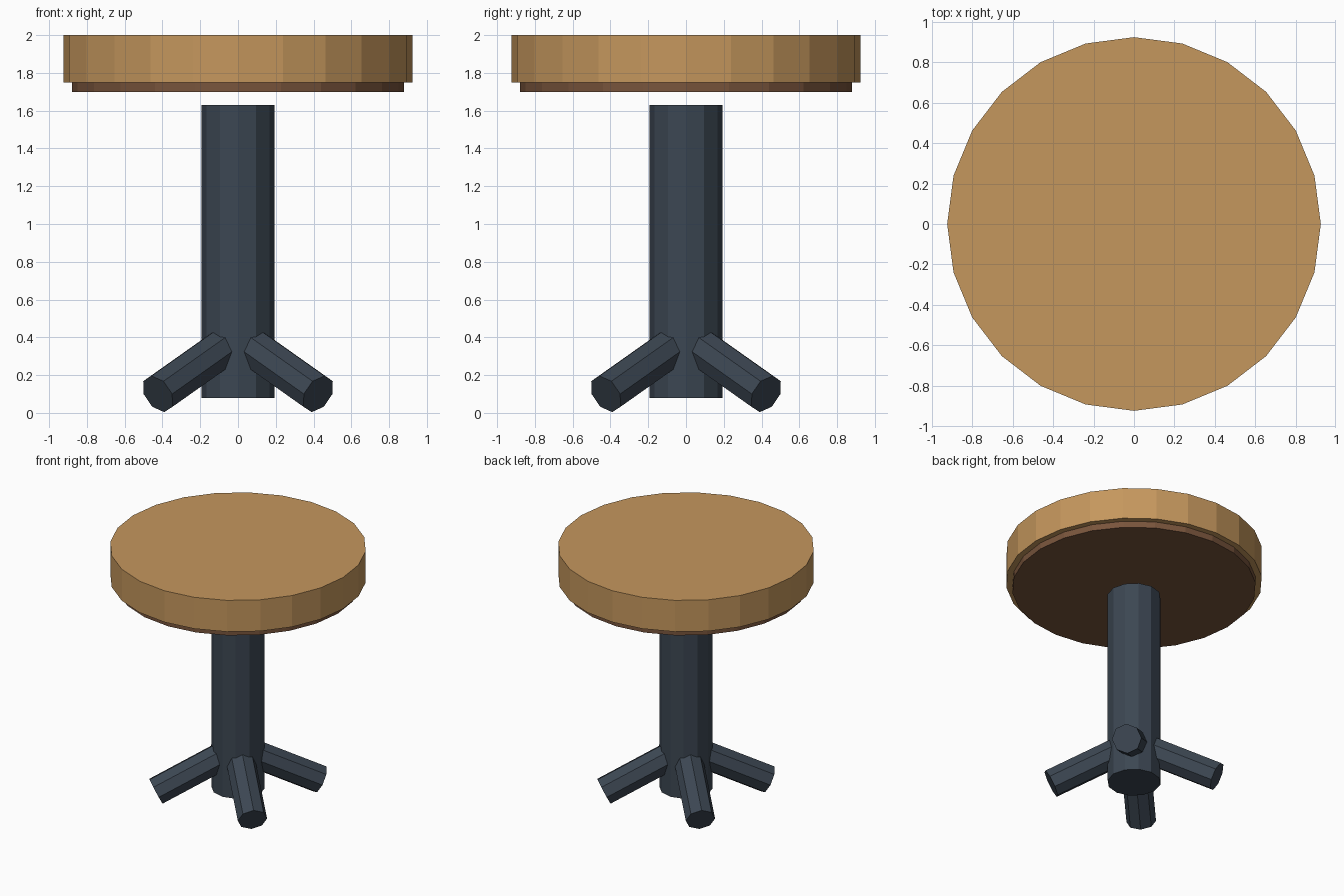
import bpy
from math import radians, cos, sin
from mathutils import Vector

if "Cube" in bpy.data.objects:
    bpy.data.objects.remove(bpy.data.objects["Cube"])


def material(name, rgb):
    m = bpy.data.materials.new(name)
    m.diffuse_color = (*rgb, 1)
    m.use_nodes = True
    m.node_tree.nodes["Principled BSDF"].inputs["Base Color"].default_value = m.diffuse_color
    return m


wood = material("wood", (0.56, 0.31, 0.11))
dark_wood = material("dark_wood", (0.19, 0.09, 0.045))
slate = material("slate", (0.045, 0.062, 0.085))


def rod(name, start, end, radius, sides, mat, spin=0.0):
    """Flat-shaded cylinder between two points."""
    a, b = Vector(start), Vector(end)
    bpy.ops.mesh.primitive_cylinder_add(vertices=sides, radius=radius,
                                        depth=(b - a).length, location=(a + b) / 2)
    ob = bpy.context.object
    ob.name = name
    tilt = (b - a).angle(Vector((0, 0, 1)))
    ob.rotation_euler = (0, tilt, spin)
    ob.data.materials.append(mat)
    return ob


# Round top and its darker under-rim
rod("seat_top", (0, 0, 1.75), (0, 0, 2.0), 0.925, 24, wood)
rod("seat_under_rim", (0, 0, 1.70), (0, 0, 1.75), 0.88, 24, dark_wood)

# Central column, with a small gap below the seat
rod("column", (0, 0, 0.08), (0, 0, 1.63), 0.193, 12, slate)

# Four splayed feet on the diagonals
for i, name in enumerate(("back_right", "back_left", "front_left", "front_right")):
    ang = radians(45 + 90 * i)
    d = Vector((cos(ang), sin(ang), 0))
    foot = d * 0.60 + Vector((0, 0, 0.10))
    hub = d * 0.08 + Vector((0, 0, 0.36))
    rod(name + "_leg", foot, hub, 0.107, 8, slate, ang + radians(180))
